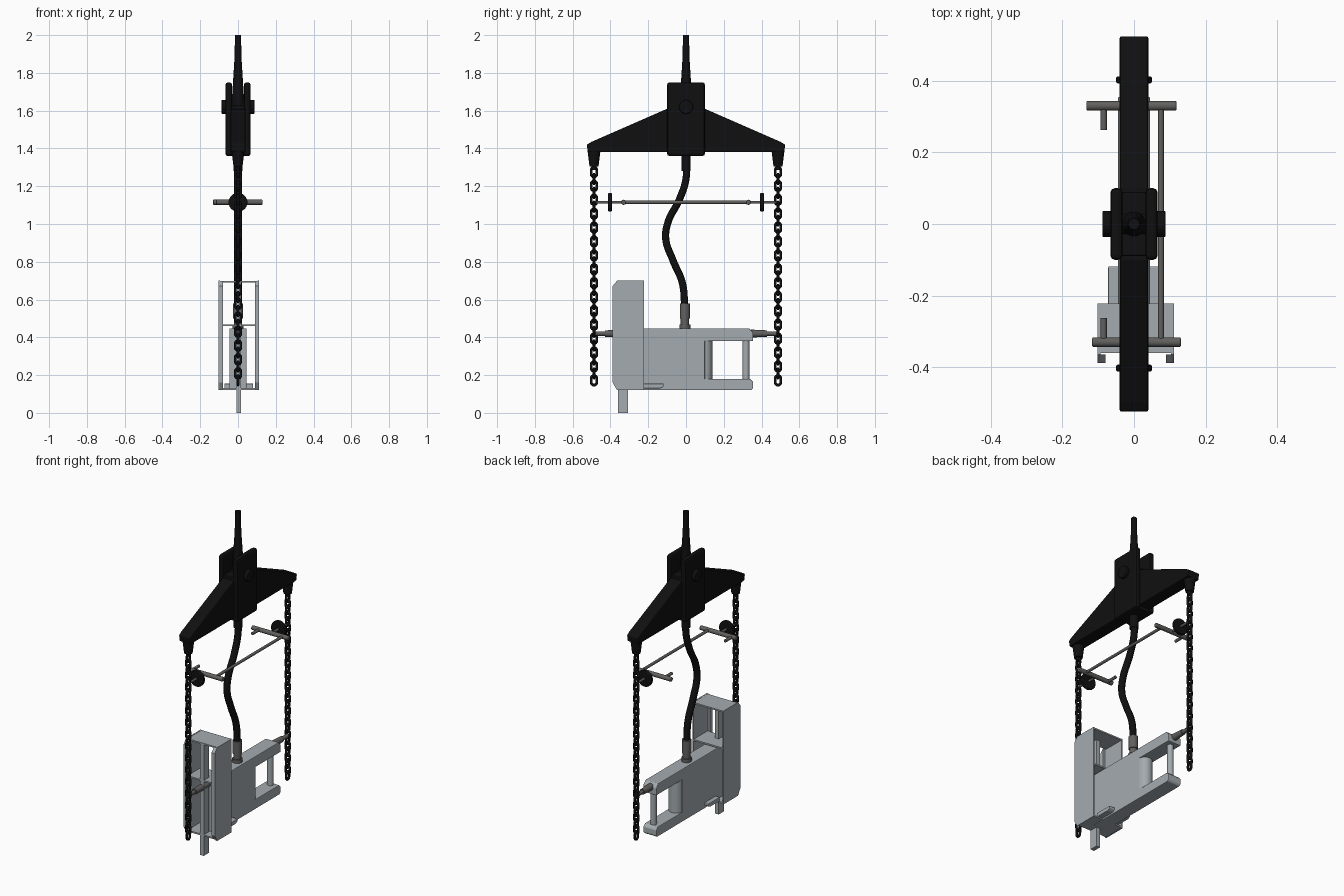
import bpy, bmesh, math
from mathutils import Vector

if "Cube" in bpy.data.objects:
    bpy.data.objects.remove(bpy.data.objects["Cube"], do_unlink=True)


def material(name, rgb):
    m = bpy.data.materials.new(name)
    m.use_nodes = True
    m.diffuse_color = (*rgb, 1)
    m.node_tree.nodes["Principled BSDF"].inputs["Base Color"].default_value = (*rgb, 1)
    return m


BLACK = material("black", (0.005, 0.005, 0.005))
STEEL = material("dark_steel", (0.12, 0.117, 0.114))
LIGHT = material("light_grey", (0.37, 0.41, 0.43))


def finish(ob, name, mat, bevel=0):
    ob.name = name
    ob.data.materials.append(mat)
    if bevel:
        b = ob.modifiers.new("bevel", 'BEVEL')
        b.width, b.segments, b.limit_method = bevel, 2, 'ANGLE'
    return ob


def box(name, mat, x, y, z, bevel=0):
    return prism(name, mat, [(y[0], z[0]), (y[1], z[0]), (y[1], z[1]), (y[0], z[1])], x, bevel)


def prism(name, mat, profile, x, bevel=0):
    """Side profile of (y, z) points extruded across the x range."""
    bm = bmesh.new()
    face = bm.faces.new([bm.verts.new((x[0], y, z)) for y, z in profile])
    out = bmesh.ops.extrude_face_region(bm, geom=[face])["geom"]
    moved = [v for v in out if isinstance(v, bmesh.types.BMVert)]
    bmesh.ops.translate(bm, verts=moved, vec=(x[1] - x[0], 0, 0))
    bmesh.ops.recalc_face_normals(bm, faces=bm.faces)
    me = bpy.data.meshes.new(name)
    bm.to_mesh(me)
    bm.free()
    ob = bpy.data.objects.new(name, me)
    bpy.context.collection.objects.link(ob)
    return finish(ob, name, mat, bevel)


def rod(name, mat, a, b, r1, r2=None, bevel=0, sides=20):
    a, b = Vector(a), Vector(b)
    bpy.ops.mesh.primitive_cone_add(vertices=sides, radius1=r1, radius2=r1 if r2 is None else r2,
                                    depth=(b - a).length, location=(a + b) / 2)
    ob = bpy.context.object
    ob.rotation_euler = (b - a).to_track_quat('Z', 'Y').to_euler()
    bpy.ops.object.shade_smooth_by_angle()
    return finish(ob, name, mat, bevel)


# Spreader beam with its central clevis
prism("spreader_beam", BLACK,
      [(-.52, 1.38), (.52, 1.38), (.525, 1.42), (.5, 1.435), (.1, 1.61),
       (-.1, 1.61), (-.5, 1.435), (-.525, 1.42)], (-.04, .04), .006)
box("clevis_core", BLACK, (-.055, .055), (-.09, .09), (1.36, 1.63), .005)
for s, side in ((-1, "right"), (1, "left")):
    box("clevis_plate_" + side, BLACK, sorted((s * .032, s * .066)), (-.1, .1), (1.36, 1.75), .012)
rod("clevis_pin", BLACK, (-.075, 0, 1.62), (.075, 0, 1.62), .03)
for s, side in ((-1, "right"), (1, "left")):
    rod("pin_head_" + side, BLACK, (s * .064, 0, 1.62), (s * .088, 0, 1.62), .037, bevel=.004)

# Hoist cable above the beam
rod("hoist_cable", BLACK, (0, 0, 1.86), (0, 0, 2), .019, .016)
rod("cable_socket", BLACK, (0, 0, 1.6), (0, 0, 1.87), .036, .019)

# Chains: face-on and edge-on links repeated down each end
PITCH, RING, WIRE, STRETCH = .0735, .0145, .0073, .011


def chain_links(name, y, top, count, turn):
    bpy.ops.mesh.primitive_torus_add(major_radius=RING, minor_radius=WIRE,
                                     major_segments=16, minor_segments=8)
    ob = bpy.context.object
    for v in ob.data.vertices:
        x, yy, z = v.co
        if abs(yy) > 1e-5:
            yy += math.copysign(STRETCH, yy)
        v.co = (x, z, yy) if turn else (z, x, yy)
    ob.data.flip_normals()
    if not turn:
        ob.data.flip_normals()
    bpy.ops.object.shade_smooth_by_angle(angle=math.radians(60))
    ob.location = (0, y, top)
    arr = ob.modifiers.new("links", 'ARRAY')
    arr.count = count
    arr.use_relative_offset = False
    arr.use_constant_offset = True
    arr.constant_offset_displace = (0, 0, -PITCH)
    finish(ob, name, BLACK)


for s, end in ((-1, "front"), (1, "back")):
    y = s * .487
    # Chain hanger under the beam end
    rod("hanger_" + end, BLACK, (0, y, 1.305), (0, y, 1.385), .024, .034)
    rod("hanger_tip_" + end, BLACK, (0, y, 1.285), (0, y, 1.31), .014)
    chain_links(end + "_chain_facing", y, 1.275, 16, False)
    chain_links(end + "_chain_turned", y, 1.275 - PITCH / 2, 15, True)

    # Crossbar, stub, disc and spindle of the spacer frame
    yc = s * .33
    rod("crossbar_" + end, STEEL, (-.125 + .008 * -s, yc, 1.115),
        (.125 - .006 * s, yc, 1.115), .0135, bevel=.004)
    rod("crossbar_stub_" + end, STEEL, (-.085, yc, 1.115), (-.085, s * .262, 1.115), .009)
    rod("spindle_" + end, STEEL, (0, yc, 1.115), (0, y, 1.115), .007)
    rod("guide_disc_" + end, BLACK, (0, s * .393, 1.115), (0, s * .412, 1.115), .05, bevel=.004, sides=28)

    # Lug that ties the body to the chain
    start = -.29 if s < 0 else .345
    rod("lug_" + end, STEEL, (0, start, .42), (0, s * .43, .42), .021, .017)
    rod("lug_tip_" + end, STEEL, (0, s * .42, .42), (0, s * .487, .42), .012)
rod("spacer_rod", STEEL, (.075, -.33, 1.115), (.075, .33, 1.115), .0085)

# Flexible supply hose
curve = bpy.data.curves.new("hose", 'CURVE')
curve.dimensions = '3D'
curve.bevel_depth, curve.bevel_resolution, curve.use_fill_caps = .02, 3, True
path = [(0, 1.37), (0, 1.24), (-.035, 1.13), (-.095, 1.01), (-.107, .92),
        (-.07, .81), (-.02, .69), (-.006, .56)]
spline = curve.splines.new('BEZIER')
spline.bezier_points.add(len(path) - 1)
for p, (y, z) in zip(spline.bezier_points, path):
    p.co = (0, y, z)
    p.handle_left_type = p.handle_right_type = 'AUTO'
hose = bpy.data.objects.new("hose", curve)
bpy.context.collection.objects.link(hose)
finish(hose, "hose", BLACK)
rod("hose_ferrule", BLACK, (0, 0, 1.28), (0, 0, 1.37), .025)
for z0, z1, r in ((.5, .58, .027), (.465, .505, .022), (.44, .468, .029)):
    rod("hose_coupling", STEEL, (0, -.006, z0), (0, -.006, z1), r)

# Main body with a rounded inner end, two arms and a handle post
box("body_block", LIGHT, (-.045, .045), (-.3, .1), (.12, .447), .004)
rod("body_round_end", LIGHT, (0, .096, .125), (0, .096, .44), .043, sides=28)
prism("upper_arm", LIGHT, [(.08, .38), (.355, .38), (.355, .425), (.335, .447), (.08, .447)],
      (-.045, .045), .004)
prism("lower_arm", LIGHT, [(.08, .12), (.345, .12), (.355, .13), (.355, .165), (.34, .18), (.08, .18)],
      (-.045, .045), .004)
rod("handle_post", LIGHT, (0, .318, .17), (0, .318, .39), .018)

# Guide channel: side walls with front flanges, top, shelf and bottom
wall = [(-.365, .12), (-.222, .12), (-.222, .7), (-.365, .7), (-.388, .672), (-.388, .16)]
for s, side in ((-1, "right"), (1, "left")):
    prism("guide_wall_" + side, LIGHT, wall, sorted((.005 + s * .099, .005 + s * .107)))
    prism("guide_flange_" + side, LIGHT,
          [(-.388, .16), (-.365, .125), (-.365, .697), (-.388, .672)],
          sorted((.005 + s * .085, .005 + s * .105)))
for name, z in (("guide_top", .69), ("guide_shelf", .46), ("guide_bottom", .122)):
    box(name, LIGHT, (-.1, .11), (-.36, -.222), (z, z + .009))

# Vertical blade and the foot plate behind the guide
box("guide_blade", LIGHT, (-.009, .017), (-.36, -.308), (0, .69))
prism("foot_plate", LIGHT, [(-.23, .13), (-.135, .13), (-.118, .14), (-.118, .155), (-.23, .155)],
      (-.072, .08), .003)
